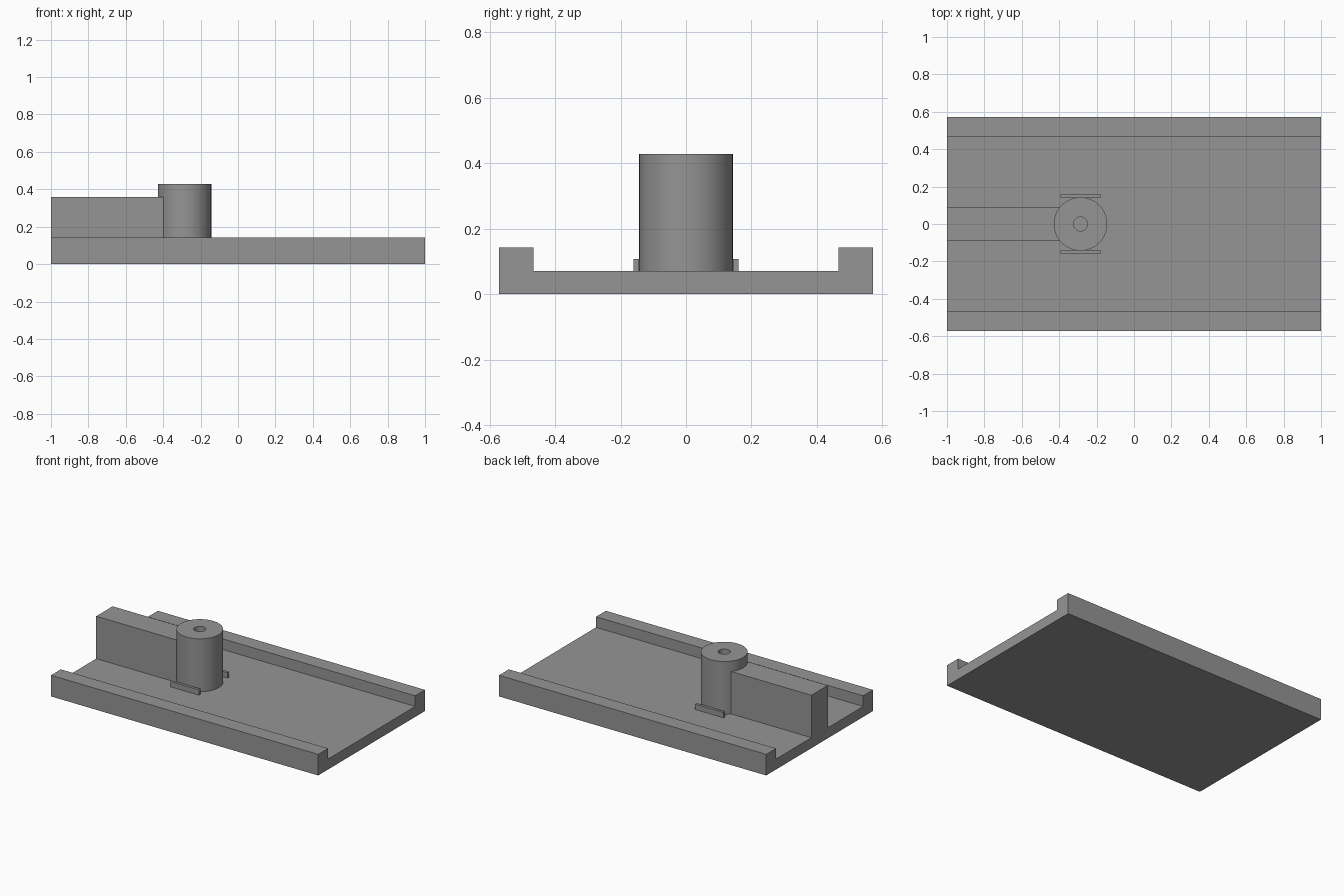
import bpy, bmesh, math

if "Cube" in bpy.data.objects:
    bpy.data.objects.remove(bpy.data.objects["Cube"])

grey = bpy.data.materials.new("plain grey")
grey.diffuse_color = (0.3, 0.3, 0.3, 1)
grey.use_nodes = True
grey.node_tree.nodes["Principled BSDF"].inputs["Base Color"].default_value = grey.diffuse_color


def extrude(name, outline, place, offset):
    """Solid made by sweeping a 2D outline along an offset."""
    bm = bmesh.new()
    face = bm.faces.new([bm.verts.new(place(a, b)) for a, b in outline])
    new = bmesh.ops.extrude_face_region(bm, geom=[face])["geom"]
    bmesh.ops.translate(bm, vec=offset,
                        verts=[v for v in new if isinstance(v, bmesh.types.BMVert)])
    bmesh.ops.recalc_face_normals(bm, faces=bm.faces)
    return finish(name, bm)


def finish(name, bm):
    mesh = bpy.data.meshes.new(name)
    bm.to_mesh(mesh)
    bm.free()
    mesh.materials.append(grey)
    obj = bpy.data.objects.new(name, mesh)
    bpy.context.collection.objects.link(obj)
    return obj


def block(name, x0, x1, y0, y1, z0, z1):
    return extrude(name, [(x0, y0), (x1, y0), (x1, y1), (x0, y1)],
                   lambda a, b: (a, b, z0), (0, 0, z1 - z0))


FLOOR, RAIL = 0.071, 0.143

# Channel-shaped base with a raised rail along each long side
half = [(0.571, 0), (0.571, RAIL), (0.466, RAIL), (0.466, FLOOR)]
extrude("base_channel", half + [(-y, z) for y, z in reversed(half)],
        lambda a, b: (-1, a, b), (2, 0, 0))

# Wall running from the end of the base to the post
block("wall", -1, -0.39, -0.0875, 0.0875, FLOOR, 0.358)

# Hollow round post: a closed ring profile spun about its axis
bm = bmesh.new()
profile = [(0.0375, FLOOR), (0.143, FLOOR), (0.143, 0.429), (0.0375, 0.429)]
verts = [bm.verts.new((r, 0, z)) for r, z in profile]
edges = [bm.edges.new((verts[i], verts[(i + 1) % 4])) for i in range(4)]
bmesh.ops.spin(bm, geom=verts + edges, cent=(0, 0, 0), axis=(0, 0, 1),
               angle=math.tau, steps=64, use_merge=True)
bmesh.ops.remove_doubles(bm, verts=bm.verts, dist=1e-5)
bmesh.ops.recalc_face_normals(bm, faces=bm.faces)
post = finish("post", bm)
post.location.x = -0.286
bpy.context.view_layer.objects.active = post
post.select_set(True)
bpy.ops.object.shade_smooth_by_angle(angle=math.radians(30))

# Small strips on the floor either side of the post
for side, label in ((-1, "front"), (1, "back")):
    y0, y1 = sorted((side * 0.143, side * 0.161))
    block(label + "_strip", -0.393, -0.179, y0, y1, FLOOR, 0.107)
